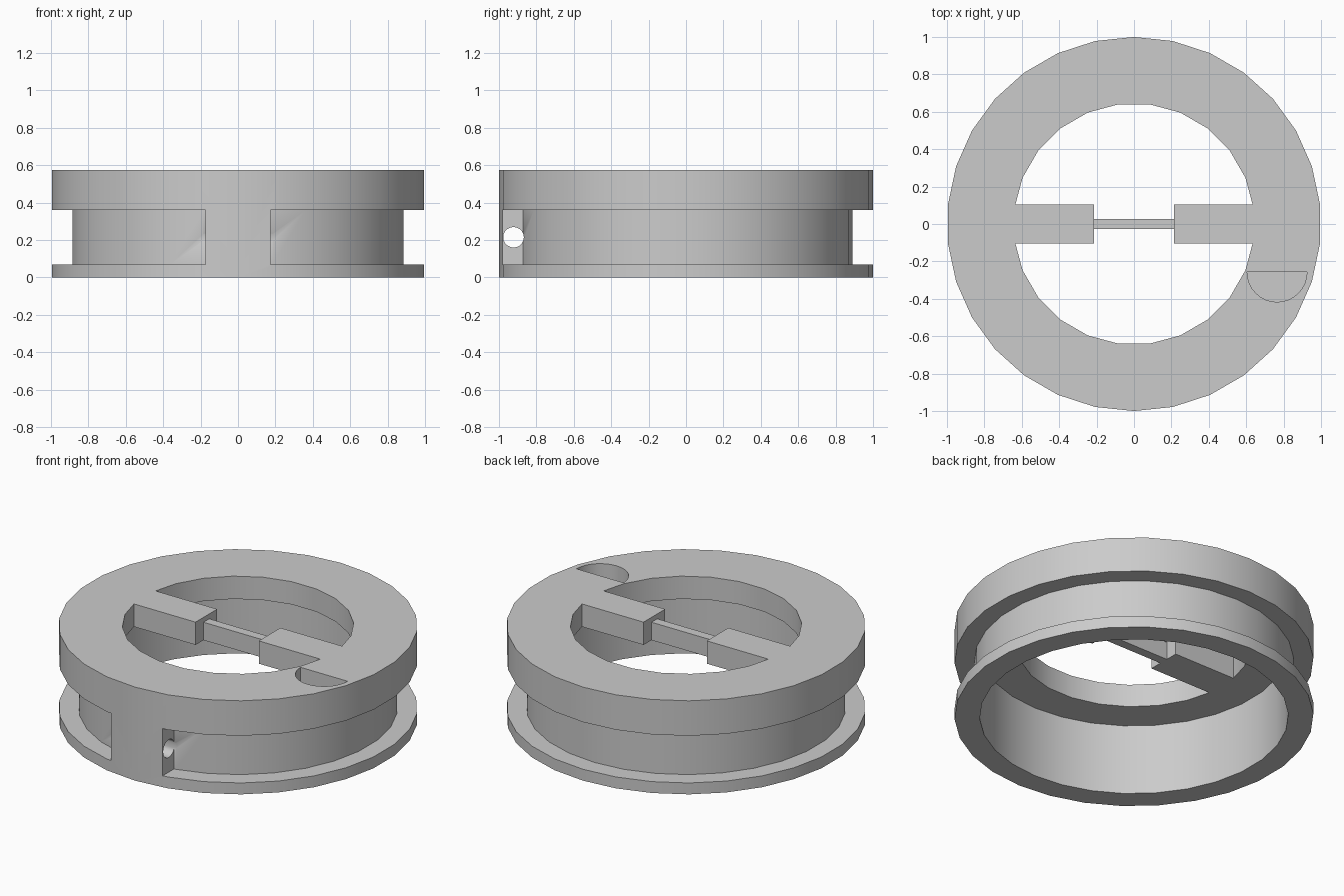
import bpy
import math

cube = bpy.data.objects.get("Cube")
if cube:
    bpy.data.objects.remove(cube, do_unlink=True)

SIDES = 30
FLANGE_LOW, FLANGE_HIGH, HEIGHT = 0.07, 0.36, 0.575
LEDGE = 0.435


def cylinder(name, radius, z0, z1, sides=SIDES, turn=0.0, centre=(0, 0)):
    bpy.ops.mesh.primitive_cylinder_add(
        vertices=sides, radius=radius, depth=z1 - z0,
        location=(centre[0], centre[1], (z0 + z1) / 2), rotation=(0, 0, turn))
    bpy.context.object.name = name
    return bpy.context.object


def box(name, x, y, z):
    bpy.ops.mesh.primitive_cube_add(
        size=1, location=[(a + b) / 2 for a, b in (x, y, z)])
    ob = bpy.context.object
    ob.name = name
    ob.scale = [b - a for a, b in (x, y, z)]
    return ob


def cut(target, cutter):
    """Subtract the cutter from the target and discard it."""
    bpy.context.view_layer.update()
    mod = target.modifiers.new("cut", 'BOOLEAN')
    mod.operation = 'DIFFERENCE'
    mod.solver = 'EXACT'
    mod.object = cutter
    bpy.context.view_layer.objects.active = target
    bpy.ops.object.modifier_apply(modifier=mod.name)
    bpy.data.objects.remove(cutter, do_unlink=True)


# Outer drum
body = cylinder("grooved_ring", 1.0, 0, HEIGHT)

# Deep bore open to the underside
cut(body, cylinder("bore", 0.86, -0.1, LEDGE))

# Outer groove, interrupted by a front key block
groove = cylinder("groove", 1.2, FLANGE_LOW, FLANGE_HIGH)
cut(groove, cylinder("groove_core", 0.89, -0.1, 0.5))
cut(groove, box("key_block", (-0.175, 0.175), (-1.4, -0.7), (-0.1, 0.5)))
cut(body, groove)

# Upper opening, leaving the stepped cross bar standing
opening = cylinder("opening", 0.645, 0.3, 0.7, 24, math.radians(7.5))
for side in (-1, 1):
    ends = sorted((side * 0.215, side * 0.8))
    cut(opening, box("wide_bar", ends, (-0.105, 0.105), (0.2, 0.8)))
cut(opening, box("thin_bar", (-0.3, 0.3), (-0.028, 0.028), (0.2, 0.8)))
cut(body, opening)
cut(body, box("bar_step", (-0.215, 0.215), (-0.08, 0.08), (0.545, 0.7)))

# Half-round pocket in the top face
pocket = cylinder("pocket", 0.16, 0.47, 0.7, 32, centre=(0.765, -0.257))
cut(pocket, box("pocket_half", (0.5, 1.1), (-0.257, 0.1), (0.3, 0.9)))
cut(body, pocket)

# Cross hole through the key block
pin = cylinder("pin_hole", 0.055, -0.22, 0.22, 20)
pin.rotation_euler = (0, math.pi / 2, 0)
pin.location = (0, -0.922, 0.215)
cut(body, pin)

# Plain grey finish
grey = bpy.data.materials.new("plain_grey")
grey.use_nodes = True
colour = (0.6, 0.6, 0.6, 1)
grey.diffuse_color = colour
grey.node_tree.nodes["Principled BSDF"].inputs["Base Color"].default_value = colour
body.data.materials.clear()
body.data.materials.append(grey)
for face in body.data.polygons:
    face.material_index = 0

bpy.ops.object.select_all(action='DESELECT')
body.select_set(True)
bpy.context.view_layer.objects.active = body
bpy.ops.object.shade_smooth_by_angle(angle=math.radians(30))
